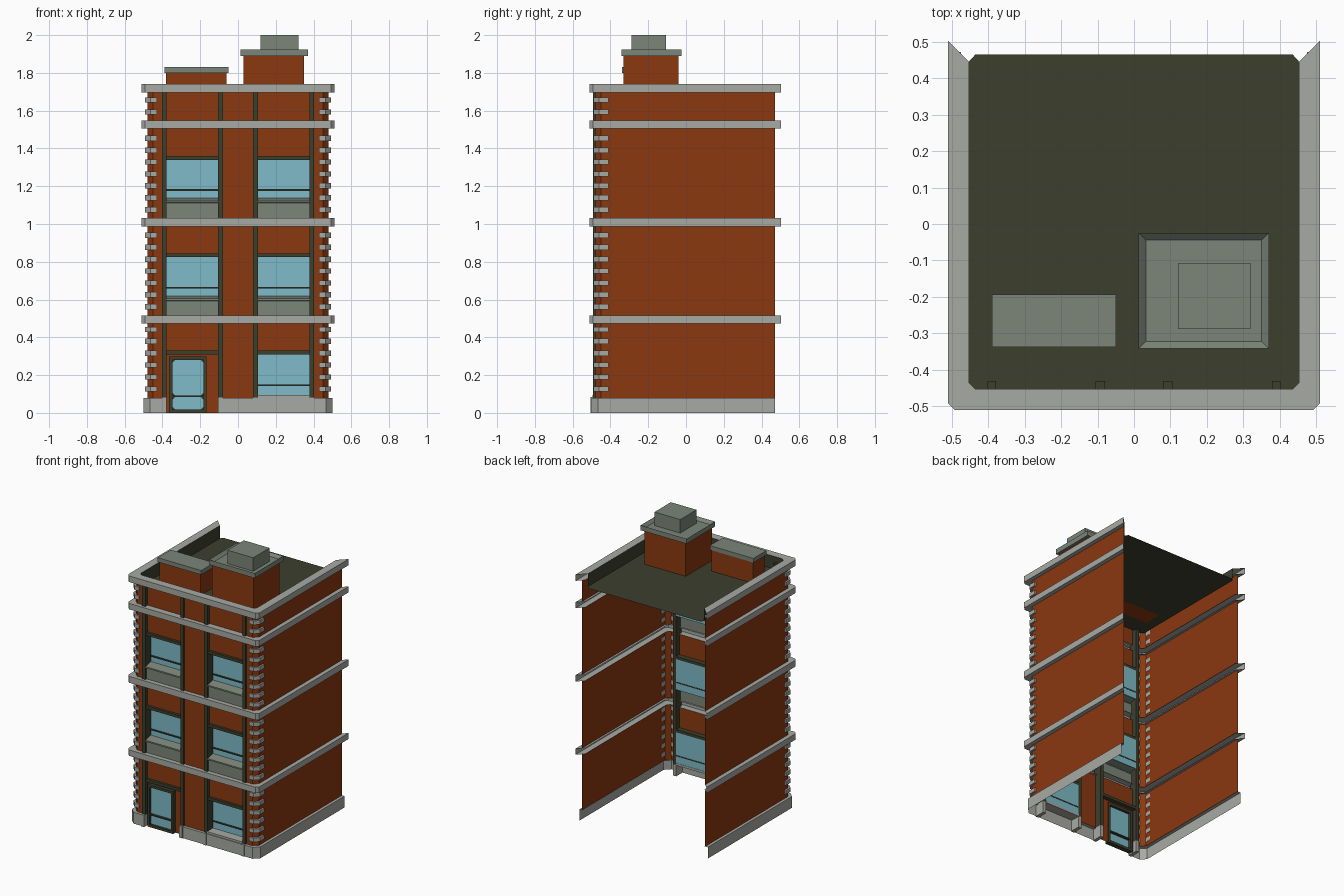
import bpy, bmesh

if "Cube" in bpy.data.objects:
    bpy.data.objects.remove(bpy.data.objects["Cube"])


def material(name, r, g, b):
    m = bpy.data.materials.new(name)
    m.diffuse_color = (r, g, b, 1)
    m.use_nodes = True
    m.node_tree.nodes["Principled BSDF"].inputs["Base Color"].default_value = m.diffuse_color
    return m


BRICK = material("brick", 0.255, 0.040, 0.005)
STONE = material("light_stone", 0.39, 0.40, 0.37)
METAL = material("grey_green", 0.20, 0.235, 0.19)
GLASS = material("window_glass", 0.21, 0.50, 0.58)
OLIVE = material("dark_olive", 0.045, 0.050, 0.027)


def finish(name, bm, mat):
    me = bpy.data.meshes.new(name)
    bm.to_mesh(me)
    bm.free()
    me.materials.append(mat)
    ob = bpy.data.objects.new(name, me)
    bpy.context.collection.objects.link(ob)
    return ob


def box(name, x, y, z, mat, rim=0, sink=0):
    """Box from ranges; optional sunken top inside a rim."""
    bm = bmesh.new()
    bmesh.ops.create_cube(bm, size=1)
    for v in bm.verts:
        v.co = [r[0] + (c + 0.5) * (r[1] - r[0]) for c, r in zip(v.co, (sorted(x), y, z))]
    if rim:
        bm.normal_update()
        top = [f for f in bm.faces if f.normal.z > 0.9]
        bmesh.ops.inset_region(bm, faces=top, thickness=rim)
        for v in top[0].verts:
            v.co.z -= sink
    return finish(name, bm, mat)


def loft(name, rows, mat):
    """Open sheet through rows of points."""
    bm = bmesh.new()
    vs = [[bm.verts.new(p) for p in row] for row in rows]
    for a, b in zip(vs, vs[1:]):
        for i in range(len(a) - 1):
            bm.faces.new((a[i], a[i + 1], b[i + 1], b[i]))
    return finish(name, bm, mat)


def panel(name, x, y, z, mat):
    x = sorted(x)
    return loft(name, [[(x[0], y, k), (x[1], y, k)] for k in z], mat)


def prism(name, pts, z, mat):
    bm = bmesh.new()
    f = bm.faces.new([bm.verts.new((px, py, z[0])) for px, py in pts])
    if z[1] > z[0]:
        r = bmesh.ops.extrude_face_region(bm, geom=[f])
        for v in r["geom"]:
            if isinstance(v, bmesh.types.BMVert):
                v.co.z = z[1]
    bmesh.ops.recalc_face_normals(bm, faces=bm.faces[:])
    return finish(name, bm, mat)


def corner(o, c, back, s, inner=None):
    """Plan of one side and its chamfered front corner, left to right."""
    p = [(s * o, back), (s * o, -o + c), (s * (o - c), -o)]
    if inner is not None:
        p.append((inner, -o))
    return p if s < 0 else p[::-1]


def at(path, z):
    return [(x, y, z) for x, y in path]


# Stone bands, hollow at the back with mitred ends
def ring(o, z):
    return at(corner(o, 0.018, o - 0.008, -1) + corner(o, 0.018, o - 0.008, 1), z)


BANDS = [(0.473, 0.515), (0.988, 1.033), (1.505, 1.547)]
for a, b in BANDS:
    loft("floor_band", [ring(0.465, a), ring(0.51, a), ring(0.51, b), ring(0.465, b)], STONE)
loft("parapet_cornice", [ring(0.465, 1.697), ring(0.51, 1.697), ring(0.51, 1.74), ring(0.453, 1.74)], STONE)
loft("parapet_inside", [ring(0.453, 1.74), ring(0.453, 1.65)], OLIVE)

# Roof deck
prism("roof_deck", [(-0.453, -0.435), (-0.435, -0.453), (0.435, -0.453), (0.453, -0.435),
                    (0.453, 0.445), (0.435, 0.465), (-0.435, 0.465), (-0.453, 0.445)], (1.65, 1.65), OLIVE)

# Side walls with corner piers, plus centre pier, storey by storey
STOREYS = [(0.08, 0.473), (0.515, 0.988), (1.033, 1.505), (1.547, 1.697)]
for z in STOREYS:
    for s in (-1, 1):
        path = corner(0.48, 0.03, 0.472, s, s * 0.402)
        loft("side_wall", [at(path, k) for k in z], BRICK)
    panel("centre_pier", (-0.08, 0.08), -0.48, z, BRICK)

# Stone plinth, interrupted at the door
for s, inner in ((-1, -0.38), (1, -0.105)):
    loft("plinth", [at(corner(o, 0.035, 0.472, s, inner), z)
                    for o, z in ((0.5, 0), (0.5, 0.08), (0.475, 0.08))], STONE)

# Quoins: four stacks of corner blocks on each side
for start, count in ((0.127, 6), (0.562, 7), (1.076, 7), (1.593, 2)):
    for i in range(count):
        z = start + i * 0.063
        for s in (-1, 1):
            plan = [(0.43, -0.478), (0.43, -0.49), (0.462, -0.49), (0.492, -0.46),
                    (0.492, -0.41), (0.478, -0.41), (0.478, -0.455), (0.455, -0.478)]
            prism("quoin", [(s * x, y) for x, y in plan], (z - 0.014, z + 0.014), STONE)

# Window bays
for s in (-1, 1):
    bay = (s * 0.105, s * 0.378)
    # Tall olive mullions standing on plinth blocks
    for x in ((s * 0.08, s * 0.105), (s * 0.378, s * 0.402)):
        box("bay_mullion", x, (-0.492, -0.43), (0.08, 1.70), OLIVE)
        box("plinth_block", x, (-0.506, -0.43), (0, 0.083), STONE)
    # Brick spandrels and olive lintels
    for z in ((0.33, 0.473), (0.845, 0.988), (1.36, 1.505), (1.547, 1.697)):
        panel("brick_spandrel", bay, -0.465, z, BRICK)
    for z in (0.31, 0.825, 1.34):
        box("lintel", bay, (-0.482, -0.43), (z, z + 0.02), OLIVE)
    # Upper windows with apron panels and sloping sills
    for f in (0.515, 1.033):
        panel("window_glass", bay, -0.43, (f + 0.095, f + 0.31), GLASS)
        box("window_rail", bay, (-0.438, -0.428), (f + 0.143, f + 0.151), OLIVE)
        xs = sorted(bay)
        loft("window_apron", [[(x, y, z) for x in xs] for y, z in
                              ((-0.478, f), (-0.478, f + 0.078), (-0.488, f + 0.08),
                               (-0.488, f + 0.09), (-0.43, f + 0.104))], METAL)

# Ground floor window
G = (0.105, 0.378)
panel("shop_window_glass", G, -0.43, (0.09, 0.31), GLASS)
box("shop_window_rail", G, (-0.438, -0.428), (0.142, 0.15), OLIVE)
box("shop_window_sill", G, (-0.495, -0.428), (0.078, 0.094), STONE)

# Door: brick surround, olive frame, glass with clipped corners
panel("door_surround", (-0.378, -0.365), -0.46, (0, 0.31), BRICK)
panel("door_surround", (-0.168, -0.105), -0.46, (0, 0.31), BRICK)
panel("door_surround", (-0.365, -0.168), -0.46, (0.29, 0.31), BRICK)
for x, z in (((-0.365, -0.348), (0, 0.298)), ((-0.183, -0.166), (0, 0.298)),
             ((-0.348, -0.183), (0.28, 0.298)), ((-0.348, -0.183), (0, 0.018)),
             ((-0.348, -0.183), (0.084, 0.092))):
    box("door_frame", x, (-0.485, -0.452), z, OLIVE)
panel("door_glass", (-0.348, -0.183), -0.47, (0.018, 0.28), GLASS)
for x, d in ((-0.348, 1), (-0.183, -1)):
    for z, e in ((0.28, -1), (0.092, 1), (0.084, -1), (0.018, 1)):
        bm = bmesh.new()
        bm.faces.new([bm.verts.new(p) for p in
                      ((x, -0.475, z), (x + d * 0.015, -0.475, z), (x, -0.475, z + e * 0.015))])
        bmesh.ops.recalc_face_normals(bm, faces=bm.faces[:])
        finish("door_corner", bm, OLIVE)

# Rooftop structures
box("low_stack", (-0.38, -0.06), (-0.33, -0.20), (1.65, 1.80), BRICK)
box("low_stack_cap", (-0.39, -0.05), (-0.338, -0.193), (1.80, 1.83), METAL)
box("tall_stack", (0.03, 0.35), (-0.33, -0.04), (1.65, 1.89), BRICK)
box("tall_stack_cap", (0.013, 0.37), (-0.342, -0.024), (1.89, 1.925), METAL, 0.028, 0.02)
box("roof_vent", (0.12, 0.32), (-0.288, -0.107), (1.90, 2.0), METAL)
